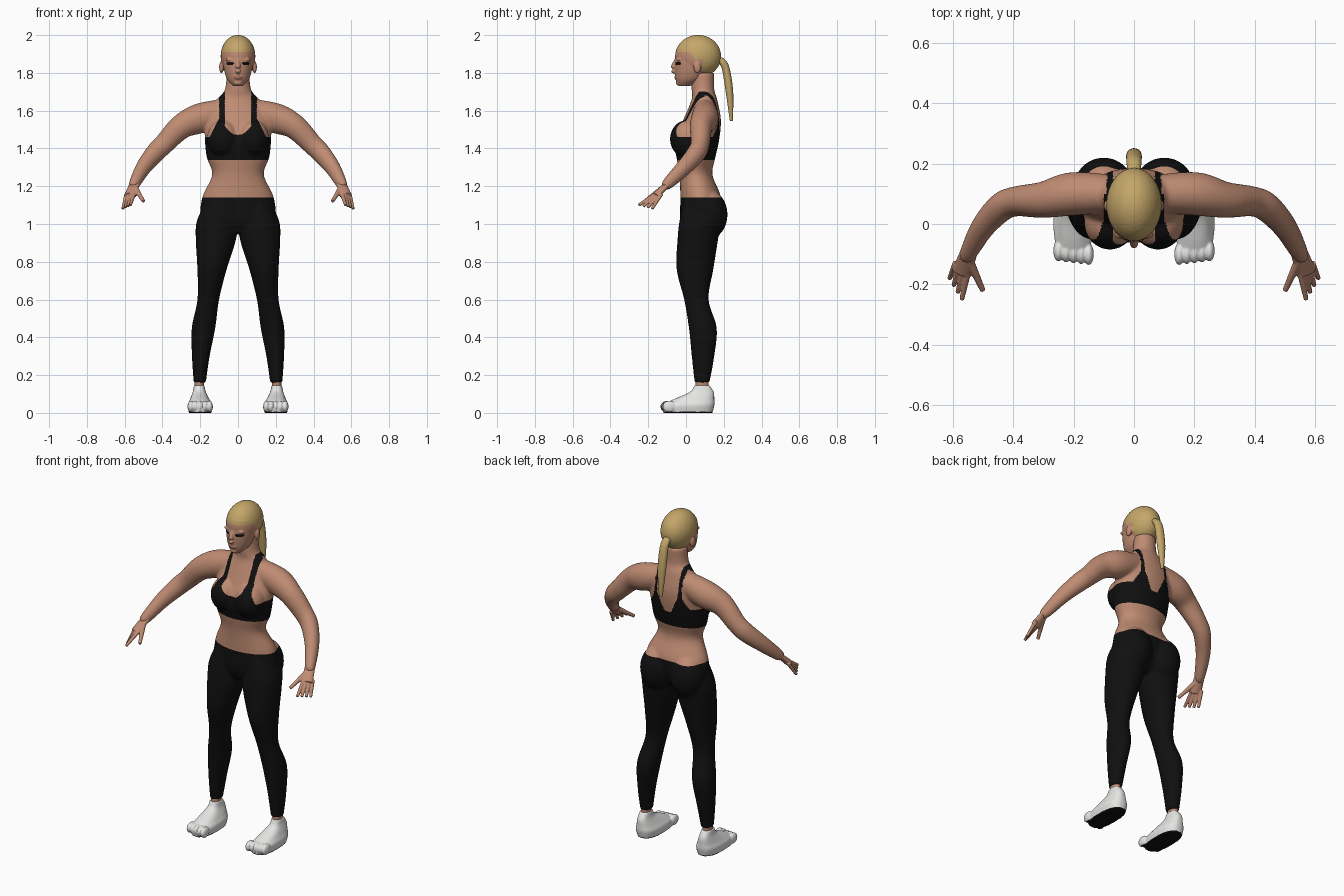
import bpy, bmesh, math
from mathutils import Vector, Matrix

cube = bpy.data.objects.get("Cube")
if cube:
    bpy.data.objects.remove(cube)


def material(name, red, green, blue):
    mat = bpy.data.materials.new(name)
    mat.use_nodes = True
    mat.diffuse_color = (red, green, blue, 1)
    shader = mat.node_tree.nodes["Principled BSDF"]
    shader.inputs["Base Color"].default_value = mat.diffuse_color
    return mat


skin = material("skin", .52, .26, .17)
cloth = material("black_cloth", .005, .005, .005)
hair = material("blonde_hair", .55, .38, .14)
white = material("white_shoe", .78, .79, .77)
lips = material("lips", .36, .15, .1)


def smooth_rows(rows, steps=5):
    """Smooth curve passing through every row of numbers."""
    padded = [rows[0], *rows, rows[-1]]
    result = []
    for before, start, end, after in zip(padded, padded[1:], padded[2:], padded[3:]):
        for step in range(steps):
            t = step / steps
            row = []
            for a, b, c, d in zip(before, start, end, after):
                leave, arrive = (c - a) / 2, (d - b) / 2
                ease = t * t * (3 - 2 * t)
                row.append(b + (c - b) * ease + leave * t * (1 - t) ** 2 - arrive * t * t * (1 - t))
            result.append(row)
    return result + [list(rows[-1])]


def oval(center, across, along, power, count=32):
    points = []
    for i in range(count):
        angle = math.tau * i / count
        c, s = math.cos(angle), math.sin(angle)
        points.append(center + across * math.copysign(abs(c) ** (2 / power), c)
                      + along * math.copysign(abs(s) ** (2 / power), s))
    return points


def bridge(bm, rings):
    loops = [[bm.verts.new(point) for point in ring] for ring in rings]
    for lower, upper in zip(loops, loops[1:]):
        for i in range(len(lower)):
            bm.faces.new((lower[i - 1], lower[i], upper[i], upper[i - 1]))
    bm.faces.new(loops[0])
    bm.faces.new(loops[-1])


def stack(bm, rows, side=1, power=2):
    """Level ovals from rows of height, inner x, outer x, front y, back y."""
    rings = []
    for z, inner, outer, front, back in smooth_rows(rows):
        center = Vector((side * (inner + outer) / 2, (front + back) / 2, z))
        across = Vector(((outer - inner) / 2, 0, 0))
        along = Vector((0, (back - front) / 2, 0))
        rings.append(oval(center, across, along, power))
    bridge(bm, rings)


def centred_stack(bm, rows):
    stack(bm, [(z, -width, width, front, back) for z, width, front, back in rows])


def tube(bm, rows, side=1, flatten=1):
    """Ovals square to a path, from rows of x, y, z, radius."""
    rows = smooth_rows(rows)
    points = [Vector((side * x, y, z)) for x, y, z, radius in rows]
    rings = []
    for i, point in enumerate(points):
        following = points[min(i + 1, len(points) - 1)]
        heading = (following - points[max(i - 1, 0)]).normalized()
        across = heading.cross(Vector((0, 0, 1))).normalized() * rows[i][-1]
        rings.append(oval(point, across, across.cross(heading) * flatten, 2))
    bridge(bm, rings)


def ball(bm, center, radii, side=1):
    x, y, z = center
    matrix = Matrix.Translation((side * x, y, z)) @ Matrix.Diagonal((*radii, 1))
    bmesh.ops.create_uvsphere(bm, u_segments=32, v_segments=20, radius=1, matrix=matrix)


def fuse(name, bm, voxel, materials, rule=None, relax=2, cuts=()):
    """Melt overlapping volumes into one smooth surface, then colour faces by rule."""
    bmesh.ops.recalc_face_normals(bm, faces=bm.faces)
    mesh = bpy.data.meshes.new(name)
    bm.to_mesh(mesh)
    bm.free()
    obj = bpy.data.objects.new(name, mesh)
    bpy.context.collection.objects.link(obj)
    remesh = obj.modifiers.new("Fuse", 'REMESH')
    remesh.mode = 'VOXEL'
    remesh.voxel_size = voxel
    smooth = obj.modifiers.new("Relax", 'SMOOTH')
    smooth.iterations = relax
    depsgraph = bpy.context.evaluated_depsgraph_get()
    fused = bpy.data.meshes.new_from_object(obj.evaluated_get(depsgraph))
    obj.modifiers.clear()
    obj.data = fused
    fused.materials.clear()
    for mat in materials:
        fused.materials.append(mat)
    bm = bmesh.new()
    bm.from_mesh(fused)
    for height in cuts:
        bmesh.ops.bisect_plane(bm, geom=bm.verts[:] + bm.edges[:] + bm.faces[:],
                               plane_co=(0, 0, height), plane_no=(0, 0, 1))
    for face in bm.faces:
        face.smooth = True
        face.material_index = materials.index(rule(face.calc_center_median())) if rule else 0
    bm.to_mesh(fused)
    bm.free()


# Body: torso, bust, seat, legs and arms in one surface
body = bmesh.new()
centred_stack(body, [(.95, .08, 0, .12), (1.02, .19, -.03, .17), (1.14, .19, -.03, .185),
                     (1.26, .137, -.035, .14), (1.35, .165, -.05, .155), (1.44, .175, -.06, .175),
                     (1.55, .17, -.015, .185), (1.66, .11, .03, .165), (1.71, .07, .03, .15),
                     (1.8, .06, .03, .15)])
for side in (1, -1):
    stack(body, [(1.13, .05, .16, -.01, .14), (1.02, .01, .217, -.034, .18),
                 (.92, .01, .224, -.045, .17), (.76, .06, .215, -.05, .145),
                 (.6, .1, .215, -.01, .12), (.45, .12, .245, .015, .163), (.3, .15, .244, .03, .15),
                 (.16, .17, .235, .045, .125)], side)
    tube(body, [(.05, .1, 1.6, .06), (.2, .1, 1.56, .072), (.3, .08, 1.515, .06),
                (.39, .075, 1.425, .05), (.44, .055, 1.375, .048), (.5, -.01, 1.3, .04),
                (.545, -.09, 1.22, .03), (.56, -.115, 1.195, .02)], side, 1.1)
    ball(body, (.08, .005, 1.45), (.085, .09, .1), side)
    ball(body, (.1, .12, 1.05), (.1, .1, .13), side)


waist, hem = 1.14, 1.34


def clothing(point):
    x, z = abs(point.x), point.z
    if z < waist:
        covered = x < .3
    elif z < hem or z > 1.7 or x > .2:
        covered = False
    elif z < 1.46 and x > .12:
        covered = True
    elif point.y < .1:  # scooped neckline with straps
        inner = .07 * min(1, math.sqrt(max(0, z - 1.47) * 20))
        covered = inner <= x < .1 + max(0, 1.56 - z) / 2
    else:  # back band rising into thin straps
        peak = 1 - abs(x - .08) / .06
        covered = z < 1.43 + max(0, peak) / 8 or .07 < x < .09
    return cloth if covered else skin


fuse("body", body, .006, [skin, cloth], clothing, relax=14, cuts=(waist, hem))

# Head with face, ears and hair cap
head = bmesh.new()
ball(head, (0, .064, 1.888), (.092, .122, .113))
centred_stack(head, [(1.73, .025, -.04, .02), (1.77, .06, -.055, .09),
                     (1.85, .08, -.06, .13), (1.93, .08, -.05, .13)])
tube(head, [(0, -.05, 1.87, .01), (0, -.07, 1.82, .014), (0, -.05, 1.8, .01)])
ball(head, (0, -.048, 1.775), (.024, .014, .012))
ball(head, (0, -.038, 1.747), (.022, .016, .014))
for side in (1, -1):
    ball(head, (.036, -.036, 1.87), (.03, .014, .01), side)
    ball(head, (.088, .06, 1.83), (.012, .02, .032), side)


def complexion(point):
    x, y, z = abs(point.x), point.y, point.z
    ear = x > .084 and z < 1.87 and .03 < y < .09
    hairline = max(1.8, 1.91 - 1.4 * max(0, y - .02))
    if z > hairline and not ear:
        return hair
    if y < 0 and math.hypot((x - .041) / .021, (z - 1.85) / .009) < 1:
        return cloth
    if y < 0 and math.hypot(x / .026, (z - 1.775) / .01) < 1:
        return lips
    return skin


fuse("head", head, .004, [skin, hair, cloth, lips], complexion, relax=4)

# Ponytail
ponytail = bmesh.new()
tube(ponytail, [(0, .16, 1.875, .02), (0, .205, 1.84, .025), (0, .23, 1.7, .025),
                (0, .24, 1.545, .01)], flatten=.8)
fuse("ponytail", ponytail, .004, [hair])

for name, side in (("left", 1), ("right", -1)):
    # Hand: palm, thumb and four fingers fanned between index and little finger
    hand = bmesh.new()
    tube(hand, [(.545, -.09, 1.22, .028), (.57, -.16, 1.15, .034)], side, .55)
    tube(hand, [(.55, -.11, 1.2, .016), (.5, -.22, 1.12, .009)], side)
    for finger in range(4):
        fan = finger / 3
        knuckle = Vector((.55, -.16, 1.16)).lerp(Vector((.59, -.13, 1.16)), fan)
        tip = Vector((.57, -.25, 1.1)).lerp(Vector((.61, -.18, 1.08)), fan)
        tube(hand, [(*knuckle, .011), (*tip, .008)], side)
    fuse(name + "_hand", hand, .0032, [skin])

    # Bare ankle between cuff and shoe
    ankle = bmesh.new()
    stack(ankle, [(.1, .18, .23, .05, .12), (.2, .18, .23, .05, .12)], side)
    fuse(name + "_ankle", ankle, .005, [skin])

    # Shoe with toe bumps and a dark sole
    shoe = bmesh.new()
    stack(shoe, [(0, .14, .26, -.12, .14), (.04, .135, .267, -.12, .15), (.07, .15, .255, -.07, .15),
                 (.11, .17, .24, .02, .147), (.145, .177, .233, .045, .125)], side, power=2.5)
    for toe in range(5):
        ball(shoe, (.15 + toe * .025, -.1 + toe * .003, .033), (.017, .036, .031), side)
    fuse(name + "_shoe", shoe, .004, [white, cloth],
         lambda point: cloth if point.z < .007 else white, relax=3)
